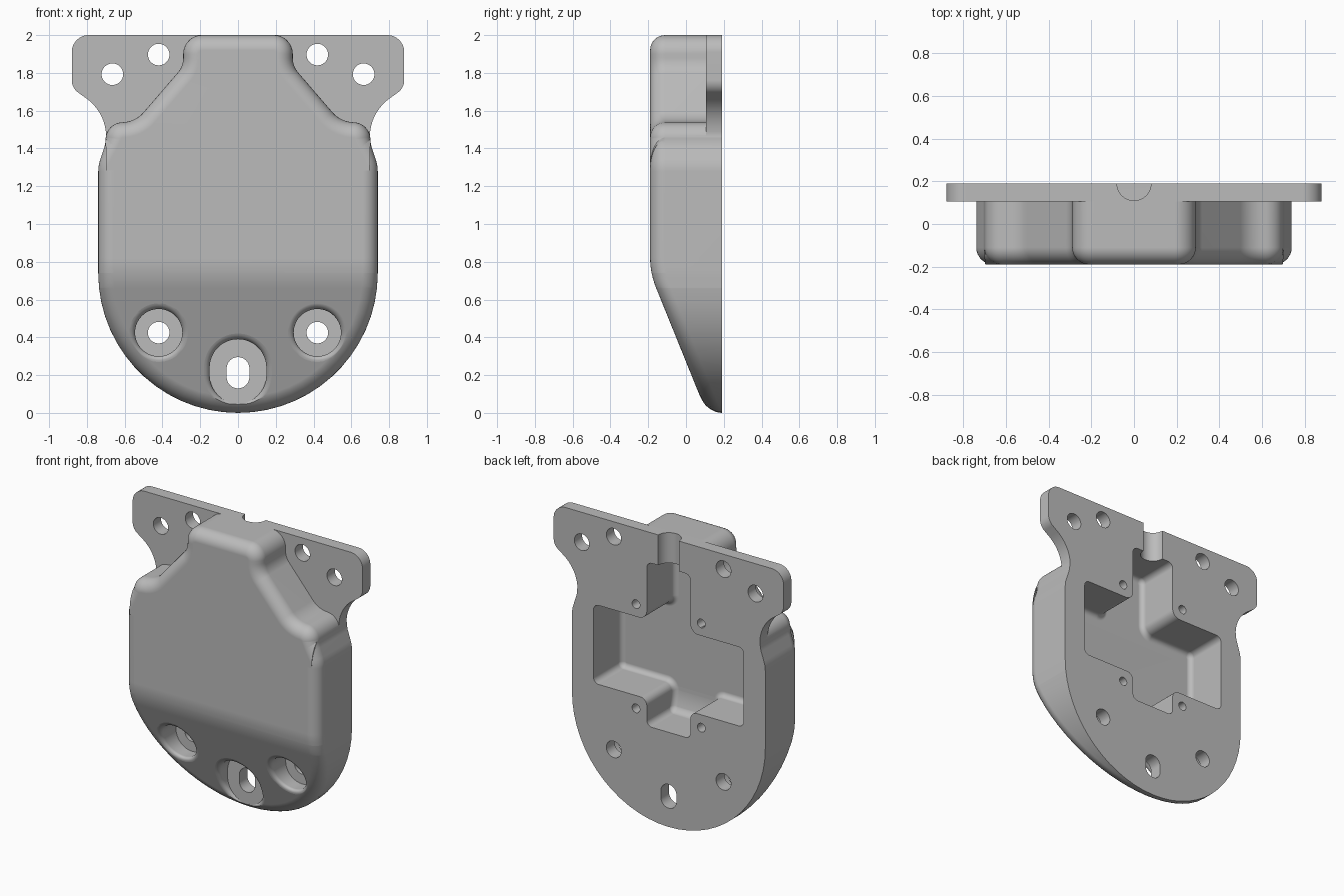
import bpy, bmesh, math
from mathutils import Vector, Matrix

cube = bpy.data.objects.get("Cube")
if cube:
    bpy.data.objects.remove(cube, do_unlink=True)

BACK, FRONT = 0.19, -0.19
RIDGE = (0.66, 0.82)          # height band where the front bends into the slope
SLOPE = 0.405

grey = bpy.data.materials.new("plain grey")
grey.use_nodes = True
grey.diffuse_color = (0.5, 0.5, 0.5, 1)
grey.node_tree.nodes["Principled BSDF"].inputs["Base Color"].default_value = (0.5, 0.5, 0.5, 1)


def slope_shift(z):
    """How far the front surface is pushed back at height z."""
    lo, hi = RIDGE
    if z >= hi:
        return 0.0
    if z <= lo:
        return SLOPE * ((lo + hi) / 2 - z)
    return SLOPE * (hi - z) ** 2 / (2 * (hi - lo))


def outline(half, cx=0.0):
    """Mirror (x, z, radius) corners and round them into a closed outline."""
    corners = half + [(-x, z, r) for x, z, r in reversed(half)]
    pts = []
    for i, (x, z, r) in enumerate(corners):
        p = Vector((x, z))
        a = (Vector(corners[i - 1][:2]) - p).normalized()
        b = (Vector(corners[(i + 1) % len(corners)][:2]) - p).normalized()
        turn = math.pi - a.angle(b)
        reach = r * math.tan(turn / 2)
        centre = p + (a + b).normalized() * (r / math.cos(turn / 2))
        start, end = p + a * reach - centre, p + b * reach - centre
        steps = max(3, round(math.degrees(turn) / 6))
        for k in range(steps + 1):
            t = k / steps
            q = centre + (start * math.sin((1 - t) * turn) + end * math.sin(t * turn)) / math.sin(turn)
            if not pts or (q - pts[-1]).length > 1e-4:
                pts.append(q)
    if (pts[0] - pts[-1]).length < 1e-4:
        pts.pop()
    return [Vector((q.x + cx, q.y)) for q in pts]


def inset(pts, d):
    result = []
    for i, p in enumerate(pts):
        e1 = (p - pts[i - 1]).normalized()
        e2 = (pts[(i + 1) % len(pts)] - p).normalized()
        n = Vector((e1.y + e2.y, -e1.x - e2.x)).normalized()
        result.append(p - n * d / max(0.5, n.dot(Vector((e1.y, -e1.x)))))
    return result


def solid(name, pts, rings, limit=BACK):
    """Loft rings of (inset, y, follows_slope) from back to front."""
    bm = bmesh.new()
    follow = bm.verts.layers.int.new("follow")
    loops = []
    for d, y, sloped in rings:
        loop = [bm.verts.new((p.x, y, p.y)) for p in inset(pts, d)]
        for v in loop:
            v[follow] = int(sloped)
        loops.append(loop)
    n = len(pts)
    for a, b in zip(loops, loops[1:]):
        for i in range(n):
            bm.faces.new((a[i], a[(i + 1) % n], b[(i + 1) % n], b[i]))
    bm.faces.new(loops[0])
    bm.faces.new(loops[-1])
    # Crease lines across the bend, then push the front back along the slope
    if rings[-1][2]:
        for k in range(7):
            z = RIDGE[0] + (RIDGE[1] - RIDGE[0]) * k / 6
            bmesh.ops.bisect_plane(bm, geom=bm.verts[:] + bm.edges[:] + bm.faces[:],
                                   plane_co=(0, 0, z), plane_no=(0, 0, 1), dist=1e-5)
        for v in bm.verts:
            if v.co.y < rings[0][1] - 1e-4:
                v.co.y = min(v.co.y + slope_shift(v.co.z), limit - 0.0005)
    else:
        for v in bm.verts:
            if v[follow]:
                v.co.y = min(v.co.y + slope_shift(v.co.z), limit - 0.0005)
    bm.verts.layers.int.remove(follow)
    return finish(name, bm)


def finish(name, bm):
    bmesh.ops.recalc_face_normals(bm, faces=bm.faces[:])
    mesh = bpy.data.meshes.new(name)
    bm.to_mesh(mesh)
    bm.free()
    obj = bpy.data.objects.new(name, mesh)
    bpy.context.collection.objects.link(obj)
    return obj


def rounded_front(y, r, steps=8):
    """Rings for a rounded front edge."""
    return [(r * (1 - math.cos(t)), y + r * (1 - math.sin(t)), True)
            for t in (math.pi / 2 * k / steps for k in range(steps + 1))]


def combine(target, tool, operation):
    mod = target.modifiers.new(tool.name, "BOOLEAN")
    mod.operation, mod.solver, mod.object = operation, "EXACT", tool
    bpy.context.view_layer.objects.active = target
    bpy.ops.object.modifier_apply(modifier=mod.name)
    bpy.data.objects.remove(tool, do_unlink=True)


def capsule(w, z0, z1, cx=0.0):
    return outline([(w, z0, w), (w, z1, w)], cx)


def drill(name, pts, y0=0.5, y1=-0.5):
    combine(housing, solid(name, pts, [(0, y0, False), (0, y1, False)]), "DIFFERENCE")


# Housing shell with rounded front edge and sloping lower front
body_outline = outline([(0.74, 0, 0.74), (0.74, 1.31, 0.2), (0.70, 1.43, 0.15),
                        (0.705, 1.53, 0.09), (0.54, 1.545, 0.15),
                        (0.29, 1.835, 0.12), (0.29, 2.0, 0.1)])
housing = solid("housing", body_outline, [(0, BACK, False)] + rounded_front(FRONT, 0.08))

# Mounting plate with ears
plate = solid("mounting_plate",
              outline([(0.6, 1.25, 0.05), (0.698, 1.38, 0.05), (0.698, 1.59, 0.25),
                       (0.88, 1.72, 0.08), (0.88, 2.0, 0.09)]),
              [(0, BACK, False), (0, 0.105, False)])
combine(housing, plate, "UNION")

# Cross-shaped cavity in the back
cavity = solid("cavity",
               outline([(0.167, 0.655, 0.04), (0.167, 0.843, 0.05), (0.575, 0.843, 0.04),
                        (0.575, 1.39, 0.04), (0.167, 1.39, 0.06), (0.167, 1.79, 0.04)]),
               [(0, 0.25, False)] + rounded_front(-0.115, 0.035, 5))
combine(housing, cavity, "DIFFERENCE")

# Half-round cable channel at the top
bm = bmesh.new()
bmesh.ops.create_cone(bm, cap_ends=True, segments=48, radius1=0.08, radius2=0.08, depth=0.4,
                      matrix=Matrix.Translation((0, BACK, 1.9)))
combine(housing, finish("cable_channel", bm), "DIFFERENCE")

# Recessed pockets on the slope with softened rims
FLOOR, RIM = 0.1, 0.03
lip = [(-RIM * (1 - math.cos(t)), FRONT + RIM * (1 - math.sin(t)), True)
       for t in (math.pi / 2 * k / 5 for k in range(6))]
for pts in (capsule(0.125, 0.3, 0.55, -0.42), capsule(0.125, 0.3, 0.55, 0.42),
            capsule(0.15, 0.05, 0.39)):
    pocket = solid("pocket", pts, [(0, FLOOR, False)] + lip + [(-RIM, -0.5, False)], FLOOR)
    combine(housing, pocket, "DIFFERENCE")

# Screw holes, bottom slot and blind pilot holes
drill("slot_hole", capsule(0.06, 0.13, 0.295))
for side in (-1, 1):
    for x, z in ((0.42, 0.425), (0.42, 1.897), (0.665, 1.793)):
        drill("screw_hole", capsule(0.057, z - 0.057, z + 0.057, side * x))
    for z in (0.754, 1.475):
        drill("pilot_hole", capsule(0.03, z - 0.03, z + 0.03, side * 0.25), y1=0.0)

# Colour and shading
housing.data.materials.clear()
housing.data.materials.append(grey)
bpy.ops.object.select_all(action="DESELECT")
housing.select_set(True)
bpy.context.view_layer.objects.active = housing
bpy.ops.object.shade_smooth_by_angle(angle=math.radians(30))
weighted = housing.modifiers.new("even_shading", "WEIGHTED_NORMAL")
weighted.keep_sharp = True
